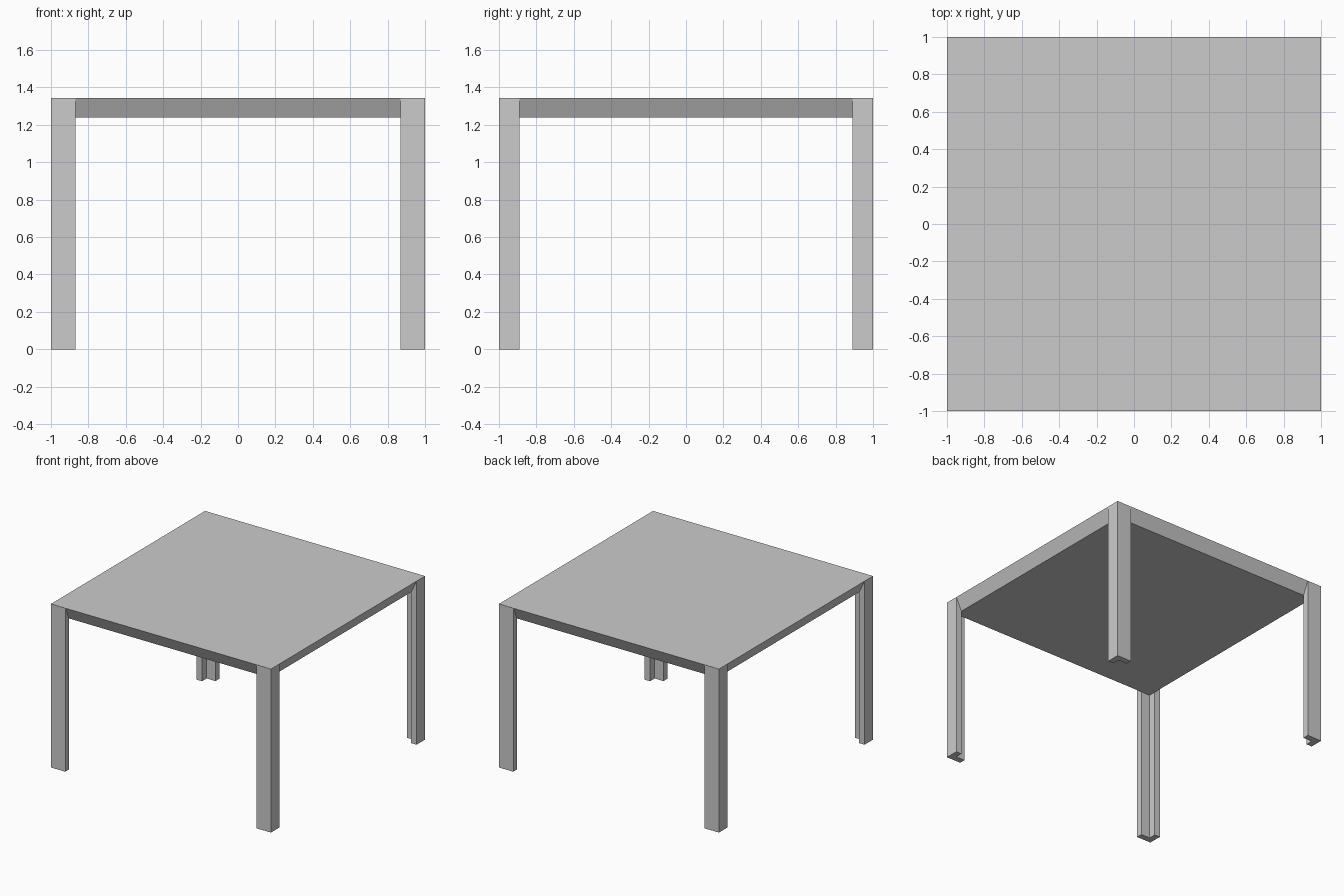
import bpy
import bmesh

if "Cube" in bpy.data.objects:
    bpy.data.objects.remove(bpy.data.objects["Cube"])

HEIGHT = 1.344      # table top surface
UNDER = 1.24        # underside of the top
INSET = 0.05        # how far the edge slopes inwards
LEG_X, LEG_Y, WALL = 0.13, 0.11, 0.05


def make_object(name, bm):
    bmesh.ops.recalc_face_normals(bm, faces=bm.faces)
    mesh = bpy.data.meshes.new(name)
    bm.to_mesh(mesh)
    bm.free()
    obj = bpy.data.objects.new(name, mesh)
    bpy.context.collection.objects.link(obj)
    return obj


# Table top: slab whose edges are undercut towards the underside
bm = bmesh.new()
bmesh.ops.create_cube(bm, size=2)
for v in bm.verts:
    if v.co.z > 0:
        v.co.z = HEIGHT
    else:
        v.co.x *= 1 - INSET
        v.co.y *= 1 - INSET
        v.co.z = UNDER
make_object("table_top", bm)


# Legs: L-shaped angle profile, open towards the centre of the table
def make_leg(name, sx, sy):
    profile = [(1, 1), (1 - LEG_X, 1), (1 - LEG_X, 1 - WALL),
               (1 - WALL, 1 - WALL), (1 - WALL, 1 - LEG_Y), (1, 1 - LEG_Y)]
    bm = bmesh.new()
    face = bm.faces.new([bm.verts.new((x * sx, y * sy, 0)) for x, y in profile])
    ext = bmesh.ops.extrude_face_region(bm, geom=[face], use_keep_orig=True)
    top = [g for g in ext["geom"] if isinstance(g, bmesh.types.BMVert)]
    bmesh.ops.translate(bm, verts=top, vec=(0, 0, HEIGHT - 0.001))
    make_object(name, bm)


for side, sx in (("left", -1), ("right", 1)):
    for end, sy in (("front", -1), ("back", 1)):
        make_leg(f"{end}_{side}_leg", sx, sy)
